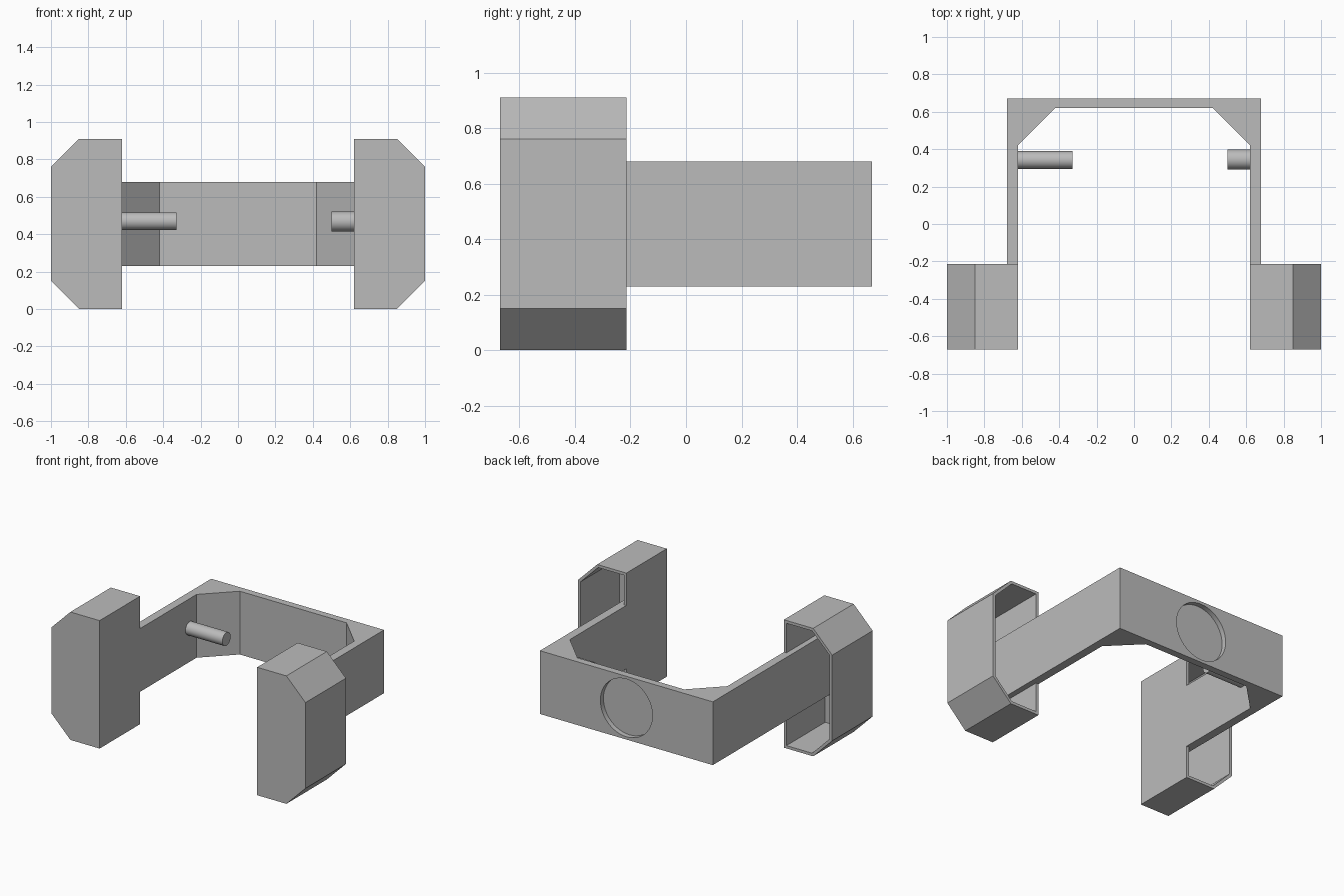
import bpy, bmesh, math
from mathutils import Vector

if "Cube" in bpy.data.objects:
    bpy.data.objects.remove(bpy.data.objects["Cube"], do_unlink=True)

grey = bpy.data.materials.new("plain grey")
grey.use_nodes = True
grey.diffuse_color = (0.5, 0.5, 0.5, 1)
grey.node_tree.nodes["Principled BSDF"].inputs["Base Color"].default_value = (0.5, 0.5, 0.5, 1)

WALL = 0.02
FRONT, MID, BACK = -0.67, -0.215, 0.67


def finish(name, bm):
    bmesh.ops.recalc_face_normals(bm, faces=bm.faces)
    mesh = bpy.data.meshes.new(name)
    bm.to_mesh(mesh)
    bm.free()
    mesh.materials.append(grey)
    obj = bpy.data.objects.new(name, mesh)
    bpy.context.collection.objects.link(obj)
    return obj


def prism(points, push):
    """Extrude a closed outline along push; also return the far cap."""
    bm = bmesh.new()
    face = bm.faces.new([bm.verts.new(p) for p in points])
    geom = bmesh.ops.extrude_face_region(bm, geom=[face], use_keep_orig=True)["geom"]
    bmesh.ops.translate(bm, vec=push, verts=[g for g in geom if isinstance(g, bmesh.types.BMVert)])
    bmesh.ops.recalc_face_normals(bm, faces=bm.faces)
    cap = next(g for g in geom if isinstance(g, bmesh.types.BMFace))
    return bm, cap


def cylinder(name, centre, radius, length, axis):
    bpy.ops.mesh.primitive_cylinder_add(vertices=48, radius=radius, depth=length, location=centre)
    obj = bpy.context.object
    obj.name = name
    obj.rotation_euler = Vector(axis).to_track_quat("Z", "Y").to_euler()
    obj.data.materials.append(grey)
    bpy.ops.object.shade_smooth_by_angle(angle=math.radians(35))
    return obj


# U-shaped band with braced corners; the thinner arm tips run into the pods
half = [(0.62 + WALL, FRONT + WALL), (0.62 + WALL, MID), (0.62, MID),
        (0.62, 0.42), (0.42, 0.62)]
tip = [(0.68, BACK), (0.68, FRONT + WALL)]
inner = half + [(-x, y) for x, y in reversed(half)]
outer = [(-x, y) for x, y in reversed(tip)] + tip
bm, _ = prism([(x, y, 0.23) for x, y in inner + outer], (0, 0, 0.45))
band = finish("band", bm)

# Shallow round recess in the back of the band
cutter = cylinder("recess_cutter", (0, BACK, 0.455), 0.205, 0.07, (0, 1, 0))
cut = band.modifiers.new("recess", "BOOLEAN")
cut.operation = "DIFFERENCE"
cut.solver = "EXACT"
cut.object = cutter
bpy.context.view_layer.objects.active = band
bpy.ops.object.modifier_apply(modifier=cut.name)
bpy.data.objects.remove(cutter, do_unlink=True)

# Hollow chamfered pods, open at the back
outline = [(0.62, 0), (0.85, 0), (1, 0.15), (1, 0.76), (0.85, 0.91), (0.62, 0.91)]
for side, name in ((1, "left_pod"), (-1, "right_pod")):
    bm, cap = prism([(side * x, FRONT, z) for x, z in outline], (0, MID - FRONT, 0))
    bmesh.ops.inset_region(bm, faces=[cap], thickness=WALL, use_even_offset=True)
    floor = bmesh.ops.extrude_discrete_faces(bm, faces=[cap])["faces"][0]
    bmesh.ops.translate(bm, vec=(0, FRONT + WALL - MID, 0), verts=floor.verts)
    finish(name, bm)

# Pegs on the inside of the arms
cylinder("right_peg", (-0.48, 0.342, 0.47), 0.047, 0.3, (1, 0, 0))
cylinder("left_peg", (0.565, 0.345, 0.468), 0.053, 0.13, (1, 0, 0))
